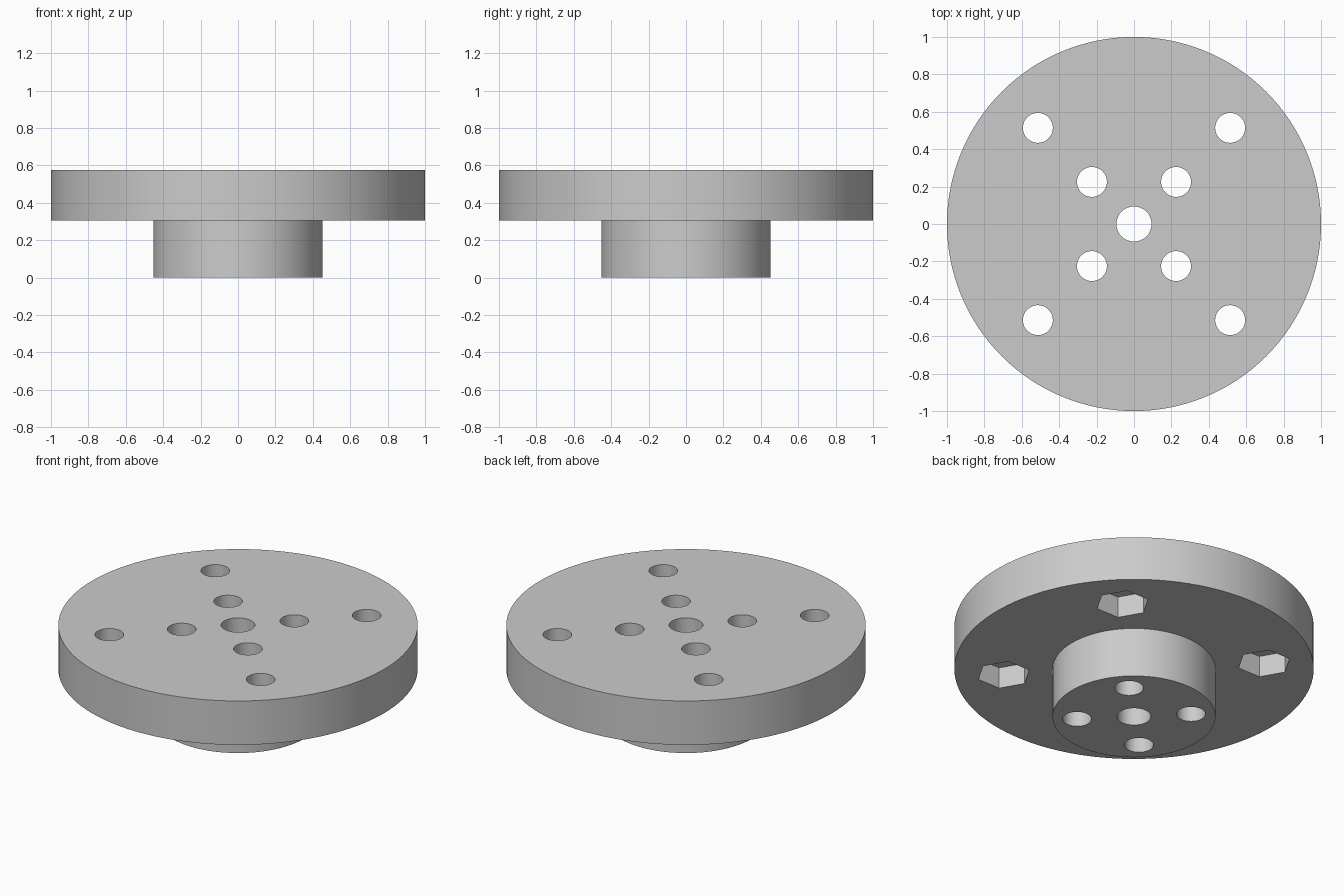
import bpy
import bmesh
from math import radians
from mathutils import Matrix

cube = bpy.data.objects.get("Cube")
if cube:
    bpy.data.objects.remove(cube, do_unlink=True)

# Main dimensions
TOP, STEP = 0.575, 0.305
FLANGE_R, HUB_R = 1.0, 0.453
BORE_R, BOLT_R = 0.094, 0.08
INNER, OUTER = 0.225, 0.514
NUT_R, NUT_DEPTH = 0.15, 0.13

grey = bpy.data.materials.new("light grey")
grey.use_nodes = True
colour = (0.6, 0.6, 0.6, 1)
grey.diffuse_color = colour
grey.node_tree.nodes["Principled BSDF"].inputs["Base Color"].default_value = colour


def make_object(name, bm):
    bmesh.ops.recalc_face_normals(bm, faces=bm.faces)
    mesh = bpy.data.meshes.new(name)
    bm.to_mesh(mesh)
    bm.free()
    mesh.materials.append(grey)
    obj = bpy.data.objects.new(name, mesh)
    bpy.context.collection.objects.link(obj)
    return obj


def add_prism(bm, x, y, radius, bottom, top, sides, turn=0):
    place = Matrix.Translation((x, y, (bottom + top) / 2)) @ Matrix.Rotation(radians(turn), 4, "Z")
    bmesh.ops.create_cone(bm, cap_ends=True, segments=sides, radius1=radius,
                          radius2=radius, depth=top - bottom, matrix=place)


def corners(offset):
    return [(sx * offset, sy * offset) for sx in (-1, 1) for sy in (-1, 1)]


# Stepped body: hub below, wide flange above, turned from one profile
bm = bmesh.new()
profile = [(0, 0), (HUB_R, 0), (HUB_R, STEP), (FLANGE_R, STEP), (FLANGE_R, TOP), (0, TOP)]
verts = [bm.verts.new((r, 0, z)) for r, z in profile]
edges = [bm.edges.new(pair) for pair in zip(verts, verts[1:])]
bmesh.ops.spin(bm, geom=verts + edges, cent=(0, 0, 0), axis=(0, 0, 1),
               angle=radians(360), steps=128)
bmesh.ops.remove_doubles(bm, verts=bm.verts, dist=0.0001)
bmesh.ops.dissolve_limit(bm, angle_limit=radians(1), verts=bm.verts, edges=bm.edges)
body = make_object("flanged_hub", bm)

# Round through holes: centre bore plus two rings of bolt holes
bm = bmesh.new()
add_prism(bm, 0, 0, BORE_R, -0.1, TOP + 0.1, 48)
for x, y in corners(INNER) + corners(OUTER):
    add_prism(bm, x, y, BOLT_R, -0.1, TOP + 0.1, 48)
holes = make_object("hole_cutter", bm)

# Hexagonal nut pockets under the outer bolt holes
bm = bmesh.new()
for x, y in corners(OUTER):
    add_prism(bm, x, y, NUT_R, STEP - 0.1, STEP + NUT_DEPTH, 6, turn=30)
pockets = make_object("nut_pocket_cutter", bm)

# Cut the body and discard the cutters
bpy.ops.object.select_all(action="DESELECT")
body.select_set(True)
bpy.context.view_layer.objects.active = body
for cutter in (pockets, holes):
    cutter.hide_render = True
    cut = body.modifiers.new(cutter.name, "BOOLEAN")
    cut.operation = "DIFFERENCE"
    cut.solver = "EXACT"
    cut.object = cutter
    bpy.ops.object.modifier_apply(modifier=cut.name)
    bpy.data.objects.remove(cutter, do_unlink=True)

bpy.ops.object.shade_smooth_by_angle(angle=radians(30))
